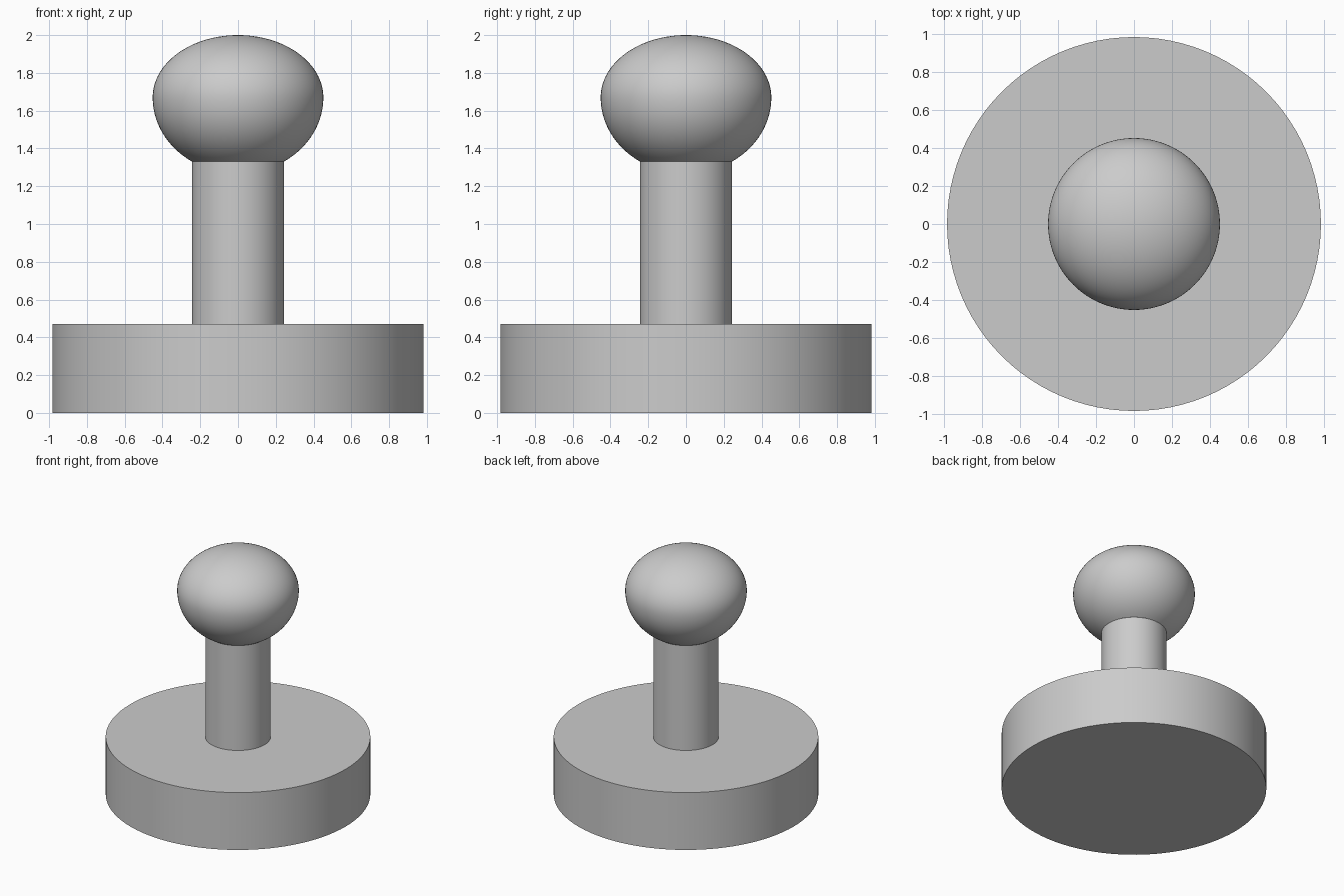
import bpy, bmesh, math

SEGMENTS = 96

cube = bpy.data.objects.get("Cube")
if cube:
    bpy.data.objects.remove(cube, do_unlink=True)

grey = bpy.data.materials.new("plain grey")
grey.use_nodes = True
colour = (0.6, 0.6, 0.6, 1)
grey.diffuse_color = colour
grey.node_tree.nodes["Principled BSDF"].inputs["Base Color"].default_value = colour


def lathe(name, profile):
    """Revolve (radius, height) points around z."""
    bm = bmesh.new()
    verts = [bm.verts.new((r, 0, z)) for r, z in profile]
    edges = [bm.edges.new(pair) for pair in zip(verts, verts[1:])]
    bmesh.ops.spin(bm, geom=verts + edges, cent=(0, 0, 0), axis=(0, 0, 1),
                   angle=math.tau, steps=SEGMENTS, use_duplicate=False)
    bmesh.ops.remove_doubles(bm, verts=bm.verts, dist=0.0001)
    bmesh.ops.recalc_face_normals(bm, faces=bm.faces)
    mesh = bpy.data.meshes.new(name)
    bm.to_mesh(mesh)
    bm.free()
    mesh.materials.append(grey)
    obj = bpy.data.objects.new(name, mesh)
    bpy.context.collection.objects.link(obj)
    bpy.ops.object.select_all(action="DESELECT")
    obj.select_set(True)
    bpy.context.view_layer.objects.active = obj
    bpy.ops.object.shade_smooth_by_angle(angle=math.radians(30))
    return obj


# Flat round foot and straight stem
BASE_TOP, STEM_TOP, STEM_R = 0.47, 1.33, 0.243
lathe("base", [(0, 0), (0.983, 0), (0.983, BASE_TOP), (0, BASE_TOP)])
lathe("stem", [(STEM_R, BASE_TOP), (STEM_R, STEM_TOP)])

# Rounded knob: flatter above its widest ring, longer below, cut off at the stem
KNOB_R, KNOB_Z, RISE, DROP = 0.452, 1.67, 0.33, 0.403
start = -math.acos(STEM_R / KNOB_R)
STEPS = 40
knob = []
for i in range(STEPS + 1):
    a = start + (math.pi / 2 - start) * i / STEPS
    knob.append((KNOB_R * math.cos(a), KNOB_Z + math.sin(a) * (RISE if a > 0 else DROP)))
knob[-1] = (0, KNOB_Z + RISE)
lathe("knob", knob)
